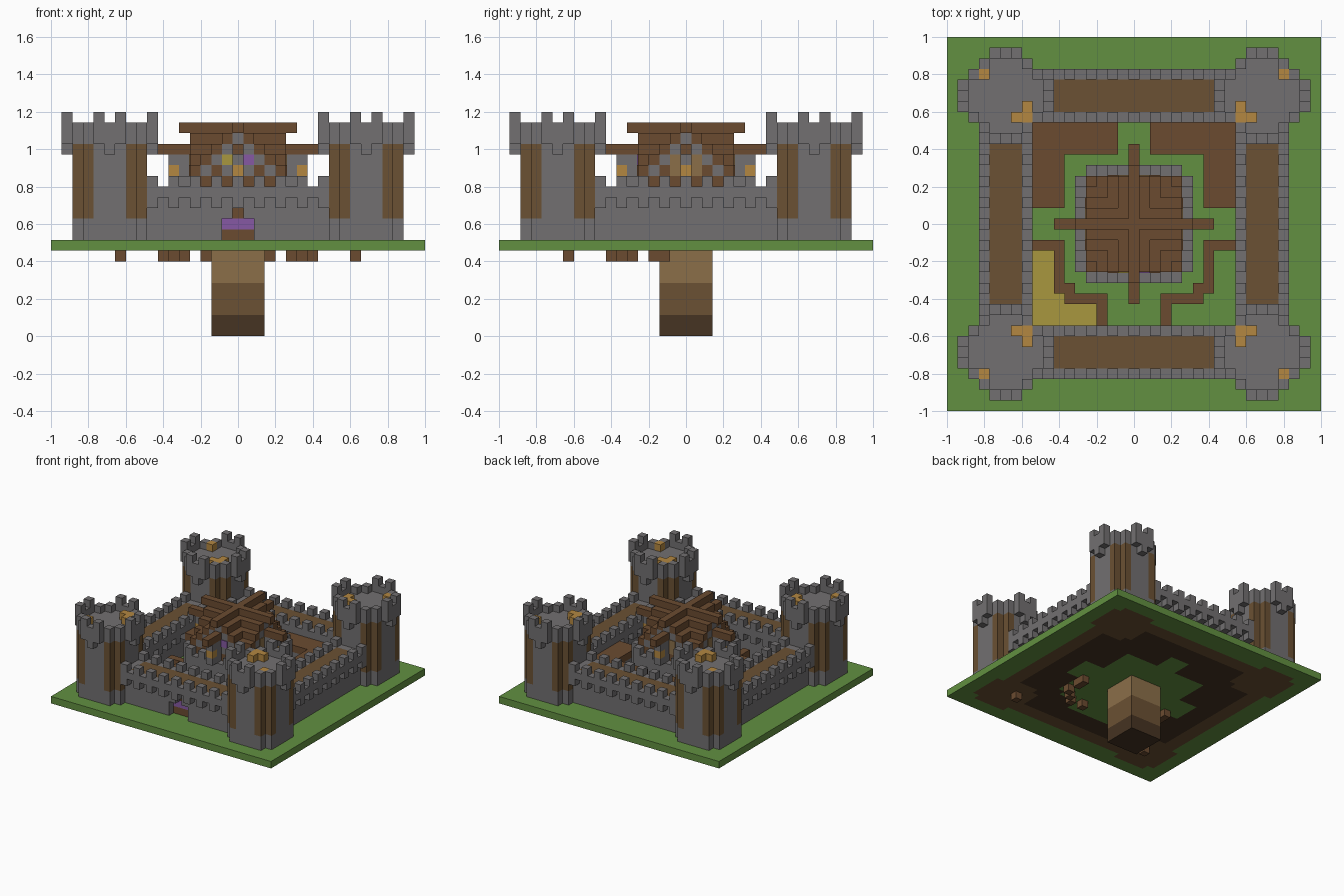
import bpy, bmesh
from mathutils import Vector

cube = bpy.data.objects.get("Cube")
if cube:
    bpy.data.objects.remove(cube, do_unlink=True)

U = 2 / 35  # edge of one block


def linear(h):
    out = []
    for i in (0, 2, 4):
        c = int(h[i:i + 2], 16) / 255
        out.append(c / 12.92 if c <= 0.04045 else ((c + 0.055) / 1.055) ** 2.4)
    return (*out, 1)


COLOURS = {"stone": "727071", "grass": "629041", "plank": "6b5133", "wood": "6b4b30",
           "clay": "8b6f49", "dark_earth": "463322", "lamp": "b38741",
           "straw": "a8973f", "purple": "8659a3"}
MATS = {}
for cname, code in COLOURS.items():
    m = bpy.data.materials.new(cname)
    m.use_nodes = True
    m.diffuse_color = linear(code)
    m.node_tree.nodes["Principled BSDF"].inputs["Base Color"].default_value = linear(code)
    MATS[cname] = m
NAMES = list(COLOURS)
DIRS = [Vector(d) for d in ((1, 0, 0), (-1, 0, 0), (0, 1, 0), (0, -1, 0), (0, 0, 1), (0, 0, -1))]


def build(name, blocks, under=None):
    """Skin a set of blocks {(x, y, level): colour}, leaving out buried faces."""
    bm = bmesh.new()
    used = [n for n in NAMES if n in blocks.values() or (under and n in under.values())]
    for (x, y, z), colour in blocks.items():
        c = Vector((x, y, z + 0.5))
        for d in DIRS:
            if (x + d.x, y + d.y, z + d.z) in blocks:
                continue
            a = Vector((d.y, d.z, d.x))
            b = d.cross(a)
            f = bm.faces.new([bm.verts.new((c + (d + a * i + b * j) / 2) * U)
                              for i, j in ((-1, -1), (1, -1), (1, 1), (-1, 1))])
            tint = under.get((x, y), colour) if under and d.z < 0 else colour
            f.material_index = used.index(tint)
    bmesh.ops.remove_doubles(bm, verts=bm.verts, dist=U / 50)
    mesh = bpy.data.meshes.new(name)
    bm.to_mesh(mesh)
    bm.free()
    for n in used:
        mesh.materials.append(MATS[n])
    obj = bpy.data.objects.new(name, mesh)
    bpy.context.scene.collection.objects.link(obj)
    return obj


def box(blocks, xs, ys, zs, colour):
    for x in range(xs[0], xs[1] + 1):
        for y in range(ys[0], ys[1] + 1):
            for z in range(zs[0], zs[1] + 1):
                blocks[x, y, z] = colour


def disc(r2):
    return [(x, y) for x in range(-4, 5) for y in range(-4, 5) if x * x + y * y <= r2]


def turn(blocks, quarter):
    for _ in range(quarter):
        blocks = {(-y, x, z): c for (x, y, z), c in blocks.items()}
    return blocks


def in_shed(x, y):
    return (y >= 7 and abs(x) >= 2) or (abs(x) >= 7 and y >= 2)


def in_yard(x, y):
    a = abs(x)
    return (a >= 8 and y <= -3) or (y <= -8 and a >= 4) or (a == 7 and y == -7)


COURT = [(x, y) for x in range(-9, 10) for y in range(-9, 10)]

# Ground slab, with bare earth showing underneath the buildings
ground, under = {}, {}
box(ground, (-17, 17), (-17, 17), (8, 8), "grass")
for x, y in COURT:
    if in_shed(x, y) or in_yard(x, y):
        under[x, y] = "dark_earth"
    if in_yard(x, y) and x < 0:
        ground[x, y, 8] = "straw"
for x, y in ground and [(k[0], k[1]) for k in ground]:
    far, near = max(abs(x), abs(y)), min(abs(x), abs(y))
    if 10 <= far <= 14 and near <= 14:
        under[x, y] = "plank" if far >= 13 else "dark_earth"
    if (abs(x) - 12) ** 2 + (abs(y) - 12) ** 2 <= 13:
        under[x, y] = "plank"
build("ground", ground, under)

# Pillar of earth below the slab
pillar = {}
for zs, colour in (((0, 1), "dark_earth"), ((2, 4), "plank"), ((5, 7), "clay")):
    box(pillar, (-2, 2), (-2, 2), zs, colour)
build("earth_pillar", pillar)

# Post feet poking out below the slab
feet = {}
for x, y in ((7, -2), (7, -5), (6, -6), (5, -7), (3, -7), (11, -11), (7, -3)):
    for s in (-1, 1):
        feet[s * x, y, 7] = "wood"
build("post_feet", feet)

# Corner towers
for sx, sy, label in ((-1, -1, "front_right"), (1, -1, "front_left"),
                      (-1, 1, "back_right"), (1, 1, "back_left")):
    t = {}
    for x, y in disc(13):
        panel = abs(x) >= 2 and abs(y) >= 2
        for z in range(9, 18):
            t[x, y, z] = "plank" if panel and z >= 11 else "stone"
    for x, y in disc(17):
        t[x, y, 18] = "stone"
        if x * x + y * y >= 13:
            t[x, y, 19] = "stone"
    for x, y in ((4, 0), (-4, 0), (0, 4), (0, -4)):
        t[x, y, 17] = "stone"
    for s in (-1, 1):
        for e in (-1, 1):
            t[4 * s, e, 20] = t[e, 4 * s, 20] = "stone"
    for x, y in ((2, 2), (-2, -2), (-2, -1), (-1, -2)):
        t[x * sx, y * sy, 19] = "lamp"
    build(label + "_tower", {(x + 12 * sx, y + 12 * sy, z): c for (x, y, z), c in t.items()})

# Curtain walls with corbels, walkway and merlons
for quarter, label in enumerate(("front", "left", "back", "right")):
    w = {}
    box(w, (-9, 9), (-13, -11), (9, 12), "stone")
    box(w, (-9, 9), (-14, -10), (13, 13), "stone")
    box(w, (-7, 7), (-13, -11), (13, 13), "plank")
    for x in range(-8, 9, 2):
        for y in (-14, -10):
            w[x, y, 12] = w[x, y, 14] = "stone"
    if label == "front":  # gate set back into the wall
        for x in (-1, 0, 1):
            for z, colour in ((9, "wood"), (10, "purple"), (11, "wood")):
                if z < 11 or x == 0:
                    del w[x, -13, z]
                    w[x, -12, z] = colour
    build(label + "_wall", turn(w, quarter))

# Sheds along the back of the courtyard: roof on stone walls
shed = {}
for x, y in COURT:
    if in_shed(x, y):
        shed[x, y, 12] = "wood"
        edge = not all(in_shed(x + i, y + j) for i in (-1, 0, 1) for j in (-1, 0, 1))
        if edge:
            for z in range(9, 12):
                shed[x, y, z] = "stone"
build("sheds", shed)

# Yard fences
fence = {}
rails = [(a, -2) for a in (7, 8, 9)] + [(7, y) for y in range(-6, -2)] + [(6, -6)]
rails += [(a, -7) for a in range(3, 7)] + [(3, -8), (3, -9)]
for a, y in rails:
    for s in (-1, 1):
        box(fence, (s * a, s * a), (y, y), (9, 10), "wood")
build("yard_fences", fence)

# Keep body with a crenellated outer ring
keep = {}
for x in range(-5, 6):
    for y in range(-5, 6):
        a, b = abs(x), abs(y)
        if max(a, b) == 5:
            if min(a, b) < 5:
                box(keep, (x, x), (y, y), (9, 13), "stone")
                if min(a, b) % 2 == 0:
                    keep[x, y, 14] = "stone"
        else:
            for z in range(9, 19 - min(a, b)):
                keep[x, y, z] = "wood" if z == 14 else "stone"
build("keep", keep)

# Cross-gabled stepped roof
roof = {}
for x in range(-4, 5):
    for y in range(-4, 5):
        roof[x, y, 19 - min(abs(x), abs(y))] = "wood"
build("keep_roof", roof)

# Ridge ends, brackets and hanging lamps on the four sides
for quarter, label in enumerate(("front", "left", "back", "right")):
    b = {(0, -5, 19): "wood", (0, -5, 17): "wood", (0, -6, 17): "wood", (0, -7, 17): "wood",
         (0, -6, 14): "stone", (0, -6, 15): "lamp", (0, -6, 16): "stone"}
    box(b, (0, 0), (-5, -5), (15, 16), "stone")
    build(label + "_lamp_bracket", turn(b, quarter))

# Thin painted plates on the gables
for quarter, label in enumerate(("front", "left", "back", "right")):
    face = {(-2, 15): "wood", (2, 15): "wood"}
    if label == "front":
        face.update({(-1, 16): "straw", (1, 16): "purple"})
    else:
        face.update({(-1, 15): "clay", (1, 15): "clay", (-1, 16): "clay", (1, 16): "clay"})
    plates = build(label + "_gable_panels",
                   turn({(x, -4, z): c for (x, z), c in face.items()}, quarter))
    axis = quarter % 2 == 0
    for v in plates.data.vertices:  # flatten the blocks onto the gable
        i = 1 if axis else 0
        side = 1 if v.co[i] > 0 else -1
        v.co[i] = side * (4.5 * U + (0.005 if abs(v.co[i]) > 4 * U else -0.003))
